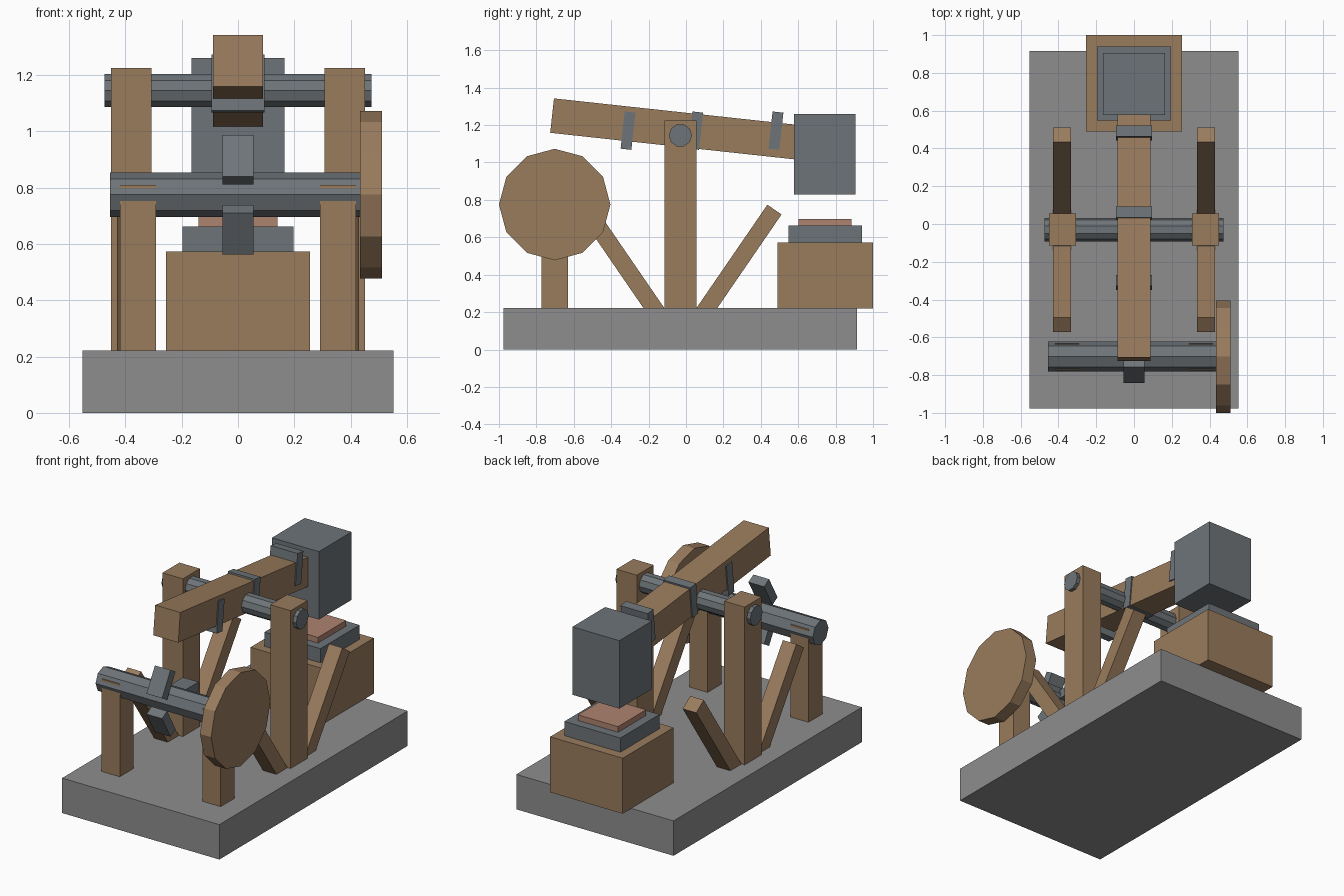
import bpy, bmesh
from math import radians, sin, cos, pi, atan2
from mathutils import Matrix, Vector

if "Cube" in bpy.data.objects:
    bpy.data.objects.remove(bpy.data.objects["Cube"])


def material(name, rgb):
    m = bpy.data.materials.new(name)
    m.diffuse_color = (*rgb, 1)
    m.use_nodes = True
    m.node_tree.nodes["Principled BSDF"].inputs["Base Color"].default_value = m.diffuse_color
    return m


WOOD = material("wood", (0.32, 0.20, 0.11))
IRON = material("iron", (0.155, 0.175, 0.19))
STONE = material("stone", (0.27, 0.27, 0.275))
HOT = material("warm_metal", (0.42, 0.23, 0.16))


def finish(name, bm, mat):
    bmesh.ops.recalc_face_normals(bm, faces=bm.faces)
    me = bpy.data.meshes.new(name)
    bm.to_mesh(me)
    bm.free()
    me.materials.append(mat)
    ob = bpy.data.objects.new(name, me)
    bpy.context.collection.objects.link(ob)
    return ob


def block(name, centre, size, mat, tilt=0.0):
    """Box of a given size, tilted about x."""
    bm = bmesh.new()
    bmesh.ops.create_cube(bm, size=1, matrix=Matrix.Diagonal((*size, 1)))
    ob = finish(name, bm, mat)
    ob.location = centre
    ob.rotation_euler.x = tilt
    return ob


def span(name, x, y, z, mat):
    """Upright box from (min, max) pairs."""
    lo, hi = Vector((x[0], y[0], z[0])), Vector((x[1], y[1], z[1]))
    return block(name, (lo + hi) / 2, hi - lo, mat)


def prism(name, x0, x1, y, z, radius, sides, mat):
    """Regular prism lying along x, with a corner on the y axis."""
    bm = bmesh.new()
    ring = [bm.verts.new((x0, y + radius * cos(2 * pi * i / sides),
                          z + radius * sin(2 * pi * i / sides))) for i in range(sides)]
    cap = bm.faces.new(ring)
    out = bmesh.ops.extrude_face_region(bm, geom=[cap], use_keep_orig=True)
    moved = [v for v in out["geom"] if isinstance(v, bmesh.types.BMVert)]
    bmesh.ops.translate(bm, verts=moved, vec=(x1 - x0, 0, 0))
    return finish(name, bm, mat)


# Base slab and anvil stack
span("base_slab", (-0.553, 0.553), (-0.977, 0.915), (0, 0.222), STONE)
span("anvil_block", (-0.255, 0.255), (0.49, 1.0), (0.22, 0.573), WOOD)
span("anvil_plate", (-0.197, 0.197), (0.547, 0.94), (0.57, 0.663), IRON)
span("workpiece", (-0.141, 0.141), (0.602, 0.884), (0.66, 0.699), HOT)

# Pivot posts, braces and shaft supports on both sides
PIVOT_Y = -0.03
for side, s in (("left", -1), ("right", 1)):
    block(f"{side}_pivot_post", (s * 0.379, PIVOT_Y, 0.7225), (0.143, 0.17, 1.005), WOOD)
    block(f"{side}_shaft_support", (s * 0.355, -0.702, 0.515), (0.128, 0.14, 0.59), WOOD)
    for end, d in (("back", 1), ("front", -1)):
        foot, top = Vector((0.113, 0.18)), Vector((0.503, 0.748))
        axis, mid = top - foot, (top + foot) / 2
        block(f"{side}_{end}_brace", (s * 0.382, PIVOT_Y + d * mid.x, mid.y),
              (0.095, 0.092, axis.length), WOOD, -d * atan2(axis.x, axis.y))

# Pivot axle, tilted hammer beam, bands and head
prism("pivot_axle", -0.474, 0.474, PIVOT_Y, 1.145, 0.062, 10, IRON)
TILT = radians(-6.2)
block("hammer_beam", (0, -0.03, 1.176), (0.176, 1.38, 0.185), WOOD, TILT)
for i, y in enumerate((-0.31, 0.052, 0.481)):
    block(f"beam_band_{i + 1}", (0, y, 1.17), (0.19, 0.058, 0.2), IRON, TILT)
span("hammer_head", (-0.165, 0.165), (0.577, 0.905), (0.828, 1.26), IRON)

# Camshaft with wheel and three lugs
SY, SZ = -0.702, 0.775
prism("camshaft", -0.455, 0.455, SY, SZ, 0.079, 8, IRON)
prism("drive_wheel", 0.433, 0.511, SY, SZ, 0.298, 12, WOOD)
for i in range(3):
    a = 2 * pi * i / 3
    block(f"cam_lug_{i + 1}", (0, SY + 0.143 * cos(a), SZ + 0.143 * sin(a)),
          (0.11, 0.17, 0.058), IRON, -a)
